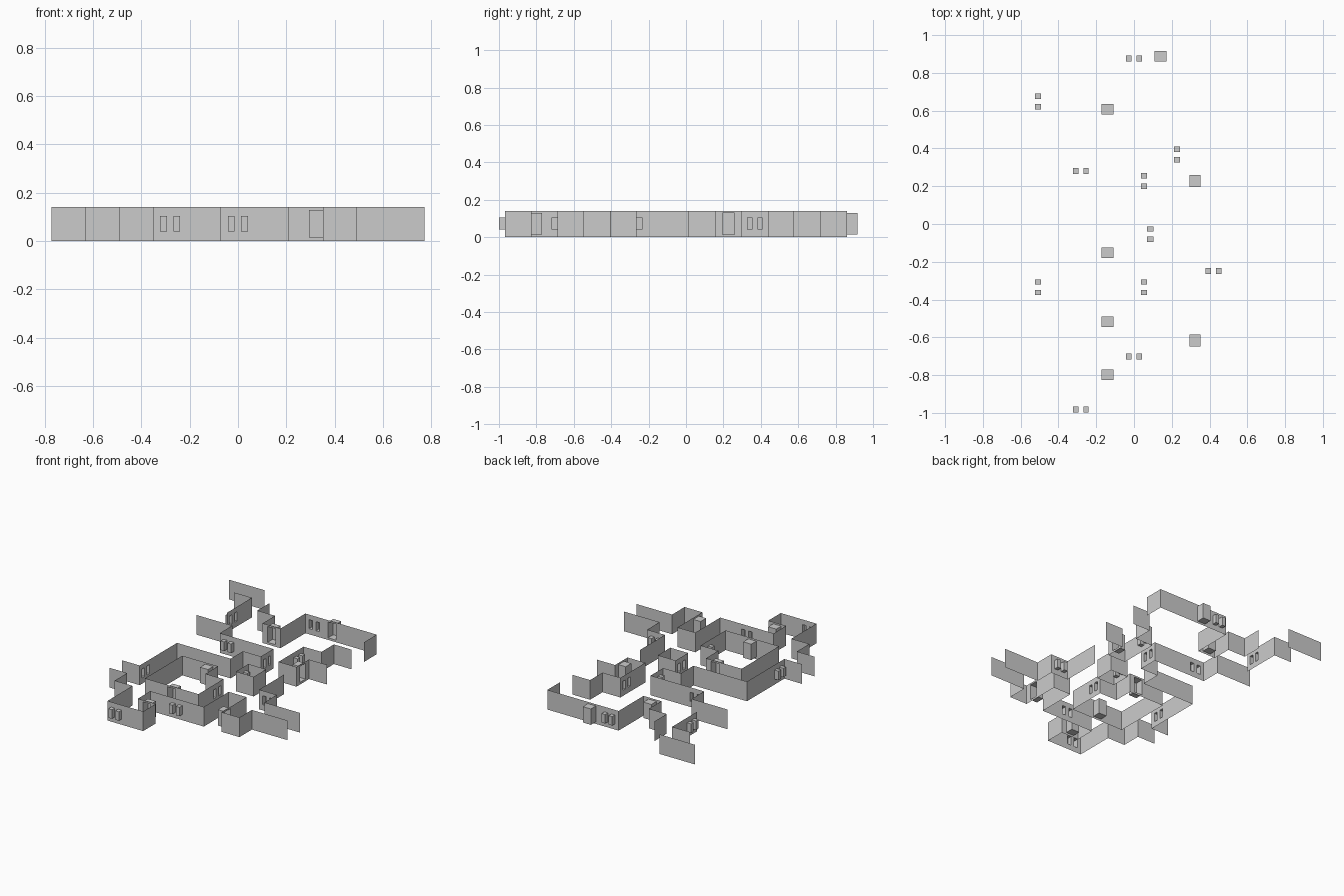
import bpy, bmesh, math
from mathutils import Matrix, Vector

if "Cube" in bpy.data.objects:
    bpy.data.objects.remove(bpy.data.objects["Cube"])

C = 0.1405              # grid cell
X0, Y0, H = -0.773, -0.967, 0.14
E, N, W, S = 0, 90, 180, 270

# openings: wall midpoint on the grid and outward direction
windows = [(5.5, 13, N), (2, 11.5, W), (3.5, 9, S), (7, 9.5, E), (6, 8.5, W), (6, 6.5, E),
           (8.5, 5, N), (2, 4.5, W), (6, 4.5, W), (5.5, 2, S), (3.5, 0, S)]
doors = [(6.5, 13, N), (4.5, 11, N), (8, 8.5, W), (4.5, 6, S), (4.5, 3, N), (8, 2.5, W), (4.5, 1, N)]
WIN = [(-0.0275, 0.028), (0.0275, 0.028)]
WIN_Z, DOOR_Z = (0.04, 0.104), (0.015, 0.128)
DOOR = [(0.0, 0.063)]
holes = {(i, j): (WIN, WIN_Z) for i, j, a in windows}
holes.update({(i, j): (DOOR, DOOR_Z) for i, j, a in doors})


def pos(i, j, z=0.0):
    return Vector((X0 + C * i, Y0 + C * j, z))


def finish(bm, name):
    bmesh.ops.remove_doubles(bm, verts=bm.verts[:], dist=1e-5)
    me = bpy.data.meshes.new(name)
    bm.to_mesh(me)
    bm.free()
    ob = bpy.data.objects.new(name, me)
    bpy.context.collection.objects.link(ob)


def tile(bm, p, q):
    # one cell of wall sheet, leaving its openings free
    gaps, zz = holes.get(((p[0] + q[0]) / 2, (p[1] + q[1]) / 2), ([], None))
    us = [0, C]
    for c, w in gaps:
        us += [C / 2 + c - w / 2, C / 2 + c + w / 2]
    us.sort()
    zs = [0, *zz, H] if zz else [0, H]
    a, d = pos(*p), (pos(*q) - pos(*p)).normalized()
    up = Vector((0, 0, 1))
    for m in range(len(us) - 1):
        for n in range(len(zs) - 1):
            if m % 2 and n == 1:
                continue
            bm.faces.new([bm.verts.new(a + d * u + up * z) for u, z in (
                (us[m], zs[n]), (us[m + 1], zs[n]), (us[m + 1], zs[n + 1]), (us[m], zs[n + 1]))])


def wall(name, path):
    # thin wall following grid corners, one tile per cell
    bm = bmesh.new()
    for (i, j), (k, l) in zip(path, path[1:]):
        n = abs(k - i) + abs(l - j)
        dx, dy = (k - i) // n, (l - j) // n
        for t in range(n):
            tile(bm, (i + dx * t, j + dy * t), (i + dx * (t + 1), j + dy * (t + 1)))
    finish(bm, name)


def niche(name, i, j, angle, shift, width, depth, zz):
    # recess pushed out of the wall, open on the wall side
    bm = bmesh.new()
    bmesh.ops.create_cube(bm, size=1)
    bm.transform(Matrix.Translation((depth / 2, shift, sum(zz) / 2))
                 @ Matrix.Diagonal((depth, width, zz[1] - zz[0], 1)))
    inner = [f for f in bm.faces if f.calc_center_median().x < 1e-4]
    bmesh.ops.delete(bm, geom=inner, context='FACES_ONLY')
    bm.transform(Matrix.Translation(pos(i, j)) @ Matrix.Rotation(math.radians(angle), 4, 'Z'))
    finish(bm, name)


# walls as runs of grid corners
wall("north_corridor_top", [(0, 14), (2, 14)])
wall("north_corridor_side", [(1, 13), (2, 13), (2, 11)])
wall("north_room", [(3, 13), (3, 12), (4, 12), (4, 11), (5, 11), (5, 13), (9, 13), (9, 12)])
wall("west_boundary", [(1, 10), (3, 10), (3, 9), (6, 9), (6, 8), (5, 8), (5, 7), (2, 7), (2, 4), (1, 4)])
wall("middle_room_east", [(9, 11), (8, 11), (8, 10), (7, 10), (7, 8), (8, 8), (8, 9), (9, 9)])
wall("pillar", [(6, 7), (7, 7), (7, 6), (6, 6), (6, 7)])
wall("ring_inner", [(3, 3), (3, 6), (5, 6), (5, 5), (6, 5), (6, 3), (3, 3)])
wall("east_hall_north", [(8, 7), (8, 5), (9, 5), (9, 4), (11, 4)])
wall("south_rooms", [(1, 3), (2, 3), (2, 2), (3, 2), (3, 0), (5, 0), (5, 1), (4, 1), (4, 2),
                     (7, 2), (7, 4), (8, 4), (8, 2), (9, 2), (9, 3), (11, 3)])

# window and door recesses
for n, (i, j, a) in enumerate(windows):
    for k, (c, w) in enumerate(WIN):
        niche(f"window_{n}_{k}", i, j, a, c, w, 0.032, WIN_Z)
for n, (i, j, a) in enumerate(doors):
    niche(f"door_{n}", i, j, a, 0, 0.063, 0.057, DOOR_Z)
